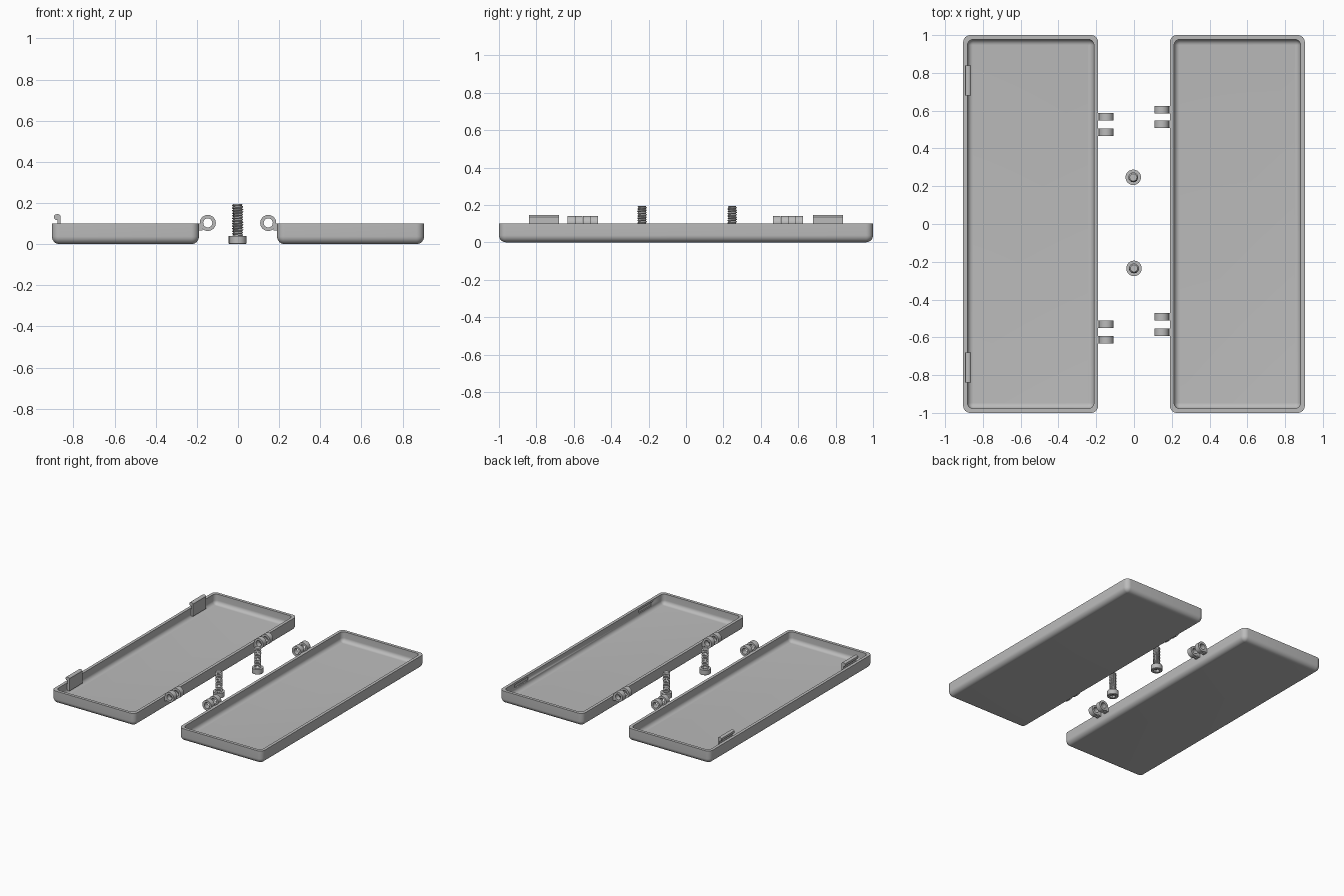
import bpy, bmesh, math
from math import sin, cos, pi

if "Cube" in bpy.data.objects:
    bpy.data.objects.remove(bpy.data.objects["Cube"])

grey = bpy.data.materials.new("grey_plastic")
grey.diffuse_color = (0.5, 0.5, 0.5, 1)
grey.use_nodes = True
grey.node_tree.nodes["Principled BSDF"].inputs["Base Color"].default_value = grey.diffuse_color


def finish(name, bm):
    """Turn a bmesh into a named, smooth-by-angle object."""
    bmesh.ops.recalc_face_normals(bm, faces=bm.faces)
    me = bpy.data.meshes.new(name)
    bm.to_mesh(me)
    bm.free()
    me.materials.append(grey)
    ob = bpy.data.objects.new(name, me)
    bpy.context.collection.objects.link(ob)
    bpy.ops.object.select_all(action='DESELECT')
    ob.select_set(True)
    bpy.context.view_layer.objects.active = ob
    bpy.ops.object.shade_smooth_by_angle(angle=math.radians(35))
    return ob


def loft(bm, rings, cap=True, closed=False):
    """Bridge successive point rings with quads."""
    vs = [[bm.verts.new(p) for p in r] for r in rings]
    n = len(vs[0])
    pairs = list(zip(vs, vs[1:])) + ([(vs[-1], vs[0])] if closed else [])
    for a, b in pairs:
        for i in range(n):
            j = (i + 1) % n
            bm.faces.new((a[i], a[j], b[j], b[i]))
    if cap:
        bm.faces.new(vs[0])
        bm.faces.new(vs[-1])


def box(bm, x0, x1, y0, y1, z0, z1):
    loft(bm, [[(x0, y0, z), (x1, y0, z), (x1, y1, z), (x0, y1, z)] for z in (z0, z1)])


def rounded_rect(cx, hx, hy, r, z, seg=8):
    pts = []
    for k, (sx, sy) in enumerate([(1, 1), (-1, 1), (-1, -1), (1, -1)]):
        for i in range(seg + 1):
            a = (k + i / seg) * pi / 2
            pts.append((cx + sx * (hx - r) + r * cos(a), sy * (hy - r) + r * sin(a), z))
    return pts


# Shallow trays with rounded bottom edges and an open top
HX, HY, H, R, WALL, FLOOR, RI = 0.3575, 1.0, 0.1, 0.038, 0.023, 0.023, 0.03


def tray(name, cx):
    rings = []
    for i in range(9):      # outer bottom fillet
        a = i / 8 * pi / 2
        d = R * (1 - sin(a))
        rings.append(rounded_rect(cx, HX - d, HY - d, max(R - d, 0.001), R * (1 - cos(a))))
    rings.append(rounded_rect(cx, HX, HY, R, H))
    for i in range(-1, 9):  # rim, inner wall and inner floor fillet
        a = max(i, 0) / 8 * pi / 2
        d = RI * (1 - cos(a))
        z = H if i < 0 else FLOOR + RI * (1 - sin(a))
        rings.append(rounded_rect(cx, HX - WALL - d, HY - WALL - d, max(RI - d, 0.001), z))
    bm = bmesh.new()
    loft(bm, rings)
    return finish(name, bm)


left_tray = tray("left_tray", -0.547)
right_tray = tray("right_tray", 0.547)

# Catch slots cut into the inner wall of the right tray
bm = bmesh.new()
for s in (1, -1):
    box(bm, 0.86, 0.889, s * 0.76 - 0.08, s * 0.76 + 0.08, 0.058, 0.084)
cutter = finish("slot_cutter", bm)
mod = right_tray.modifiers.new("slots", 'BOOLEAN')
mod.object = cutter
mod.solver = 'EXACT'
bpy.context.view_layer.objects.active = right_tray
bpy.ops.object.modifier_apply(modifier=mod.name)
bpy.data.objects.remove(cutter)

# Snap clips on the left tray: stem along the wall with a rounded outward hook
hook = [(-0.883, 0.04), (-0.862, 0.04), (-0.862, 0.136), (-0.867, 0.143), (-0.875, 0.146),
        (-0.886, 0.145), (-0.893, 0.140), (-0.895, 0.132), (-0.893, 0.124),
        (-0.888, 0.119), (-0.878, 0.117), (-0.878, 0.09), (-0.883, 0.09)]
for s, tag in ((1, "back"), (-1, "front")):
    bm = bmesh.new()
    loft(bm, [[(x, s * 0.76 + e, z) for x, z in hook] for e in (-0.08, 0.08)])
    finish(f"{tag}_clip", bm)

# Hinge knuckles: rings with a short arm into the tray wall
def knuckle(name, side, y):
    bm = bmesh.new()
    section = [(0.022, -0.02), (0.039, -0.02), (0.039, 0.02), (0.022, 0.02)]
    N = 32
    loft(bm, [[(side * 0.147 + r * cos(t), y + dy, 0.103 + r * sin(t)) for r, dy in section]
              for t in (2 * pi * i / N for i in range(N))], cap=False, closed=True)
    x0, x1 = sorted((side * 0.173, side * 0.2))
    box(bm, x0, x1, y - 0.02, y + 0.02, 0.066, 0.0995)
    finish(name, bm)


for side, tag, ys in ((-1, "left", (0.567, 0.485, -0.53, -0.613)),
                      (1, "right", (0.605, 0.527, -0.49, -0.573))):
    for i, y in enumerate(ys):
        knuckle(f"{tag}_knuckle_{i + 1}", side, y)


# Hinge bolts: round head with hex socket underneath, helical thread above
def ring(cx, cy, r, z, n=24):
    return [(cx + r * cos(2 * pi * i / n), cy + r * sin(2 * pi * i / n), z) for i in range(n)]


def hexagon(cx, cy, r, z, n=24):
    pts = []
    for i in range(n):
        a = 2 * pi * i / n
        k = r * cos(pi / 6) / cos(a % (pi / 3) - pi / 6)
        pts.append((cx + k * cos(a), cy + k * sin(a), z))
    return pts


def bolt(tag, cx, cy):
    bm = bmesh.new()
    loft(bm, [hexagon(cx, cy, 0.022, 0.02), hexagon(cx, cy, 0.022, 0),
              ring(cx, cy, 0.038, 0), ring(cx, cy, 0.041, 0.003),
              ring(cx, cy, 0.041, 0.04), ring(cx, cy, 0.018, 0.04)])
    finish(f"{tag}_bolt_head", bm)
    bm = bmesh.new()
    pitch, per, n, z0, z1 = 0.0125, 6, 24, 0.038, 0.195
    rows = int((z1 - z0) / pitch * per)
    rings = []
    for k in range(rows + 1):
        z = z0 + (z1 - z0) * k / rows
        pts = []
        for i in range(n):
            ph = ((z - z0) / pitch - i / n) % 1
            r = 0.019 + 0.0075 * (1 - abs(2 * ph - 1))
            r = min(r, 0.019 + (z1 - z) * 1.0)
            pts.append((cx + r * cos(2 * pi * i / n), cy + r * sin(2 * pi * i / n), z))
        rings.append(pts)
    loft(bm, rings)
    finish(f"{tag}_bolt_thread", bm)


bolt("back", -0.004, 0.247)
bolt("front", 0.0, -0.235)
